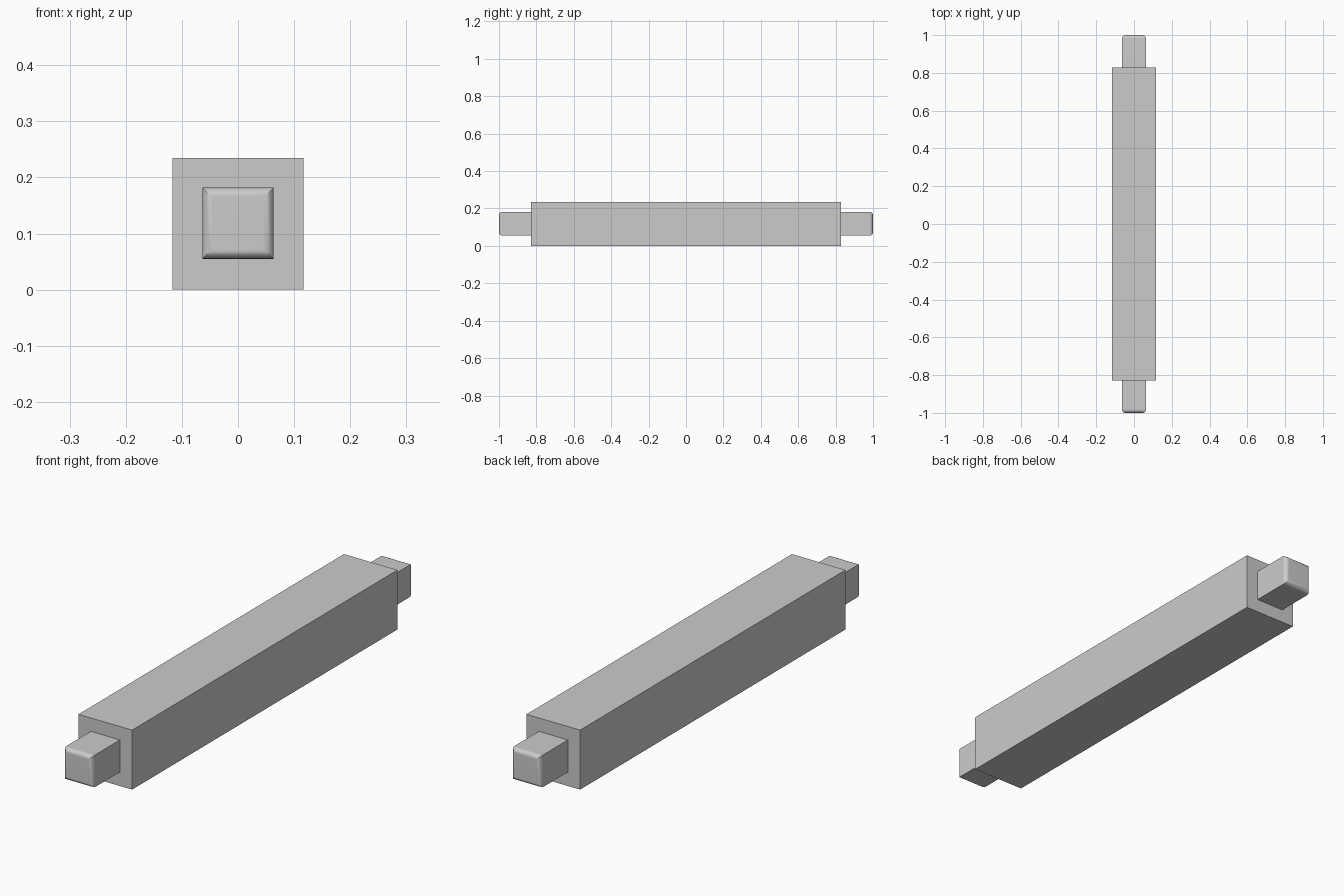
import bpy
import bmesh
import math

if "Cube" in bpy.data.objects:
    bpy.data.objects.remove(bpy.data.objects["Cube"])

BODY_W, BODY_H, BODY_Y = 0.234, 0.235, 0.828
PEG_W, PEG_Z, TIP_Y = 0.127, 0.1185, 1.0
EMBED, ROUND = 0.01, 0.018


def box(name, size, centre, round_end=0):
    """Box; round_end (+1 / -1) rolls over the rim of its outer y face."""
    bm = bmesh.new()
    bmesh.ops.create_cube(bm, size=1)
    bmesh.ops.scale(bm, vec=size, verts=bm.verts)
    if round_end:
        rim = [e for e in bm.edges
               if all(v.co.y * round_end > 0 for v in e.verts)]
        bmesh.ops.bevel(bm, geom=rim, offset=ROUND, offset_type='OFFSET',
                        segments=5, profile=0.5, affect='EDGES')
    mesh = bpy.data.meshes.new(name)
    bm.to_mesh(mesh)
    bm.free()
    obj = bpy.data.objects.new(name, mesh)
    obj.location = centre
    bpy.context.collection.objects.link(obj)
    return obj


# Square main bar
box("beam", (BODY_W, 2 * BODY_Y, BODY_H), (0, 0, BODY_H / 2))

# Narrow square pegs with rounded tips at both ends
for name, side in (("front_peg", -1), ("back_peg", 1)):
    inner = BODY_Y - EMBED
    peg = box(name, (PEG_W, TIP_Y - inner, PEG_W),
              (0, side * (TIP_Y + inner) / 2, PEG_Z), side)
    bpy.ops.object.select_all(action='DESELECT')
    peg.select_set(True)
    bpy.context.view_layer.objects.active = peg
    bpy.ops.object.shade_smooth_by_angle(angle=math.radians(30))
    # Keep the large faces flat in shading
    peg.modifiers.new("flat_faces", 'WEIGHTED_NORMAL').keep_sharp = True
